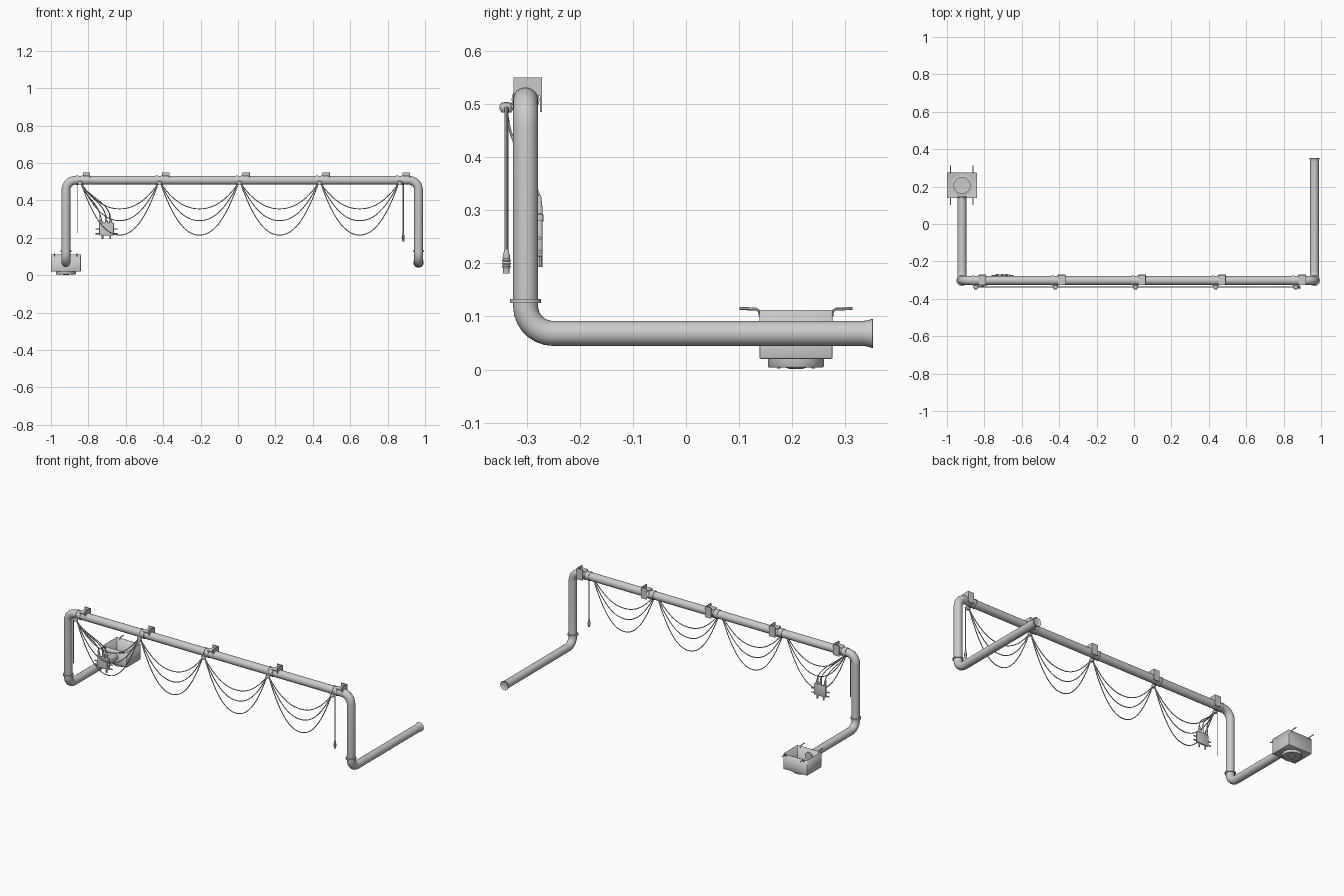
import bpy, bmesh, math
from mathutils import Vector

if "Cube" in bpy.data.objects:
    bpy.data.objects.remove(bpy.data.objects["Cube"])

XL, XR, YF, ZT, ZB, R = -0.92, 0.965, -0.302, 0.508, 0.068, 0.0235
CY = -0.338  # plane of the hanging cables


def finish(name, bm, smooth=True):
    me = bpy.data.meshes.new(name)
    bmesh.ops.recalc_face_normals(bm, faces=bm.faces)
    bm.to_mesh(me)
    bm.free()
    ob = bpy.data.objects.new(name, me)
    bpy.context.collection.objects.link(ob)
    if smooth:
        bpy.context.view_layer.objects.active = ob
        ob.select_set(True)
        bpy.ops.object.shade_smooth_by_angle(angle=math.radians(40))
        ob.select_set(False)
    return ob


def box(name, lo, hi, bevel=0):
    bm = bmesh.new()
    bmesh.ops.create_cube(bm, size=1)
    for v in bm.verts:
        v.co = [(a + b) / 2 + c * (b - a) for a, b, c in zip(lo, hi, v.co)]
    if bevel:
        bmesh.ops.bevel(bm, geom=bm.edges[:], offset=bevel, segments=2, affect='EDGES', profile=0.5)
    return finish(name, bm, bool(bevel))


def lathe(name, profile, at, axis=(0, 0, 1), n=24):
    """Spin (radius, height) pairs around an axis."""
    bm = bmesh.new()
    vs = [bm.verts.new((r, 0, h)) for r, h in profile]
    es = [bm.edges.new(p) for p in zip(vs, vs[1:])]
    bmesh.ops.spin(bm, geom=vs + es, axis=(0, 0, 1), cent=(0, 0, 0), angle=math.tau, steps=n)
    bmesh.ops.remove_doubles(bm, verts=bm.verts, dist=1e-5)
    q = Vector((0, 0, 1)).rotation_difference(Vector(axis))
    for v in bm.verts:
        v.co = q @ v.co + Vector(at)
    return finish(name, bm)


def tube(name, pts, r, sides=8, caps=True):
    """Sweep a round section along a list of points."""
    pts = [Vector(p) for p in pts]
    bm = bmesh.new()
    tans = [(pts[min(i + 1, len(pts) - 1)] - pts[max(i - 1, 0)]).normalized() for i in range(len(pts))]
    u = tans[0].orthogonal().normalized()
    rings = []
    for i, (p, t) in enumerate(zip(pts, tans)):
        if i:
            u = tans[i - 1].rotation_difference(t) @ u
        w = t.cross(u)
        rings.append([bm.verts.new(p + r * (u * math.cos(a) + w * math.sin(a)))
                      for a in (math.tau * k / sides for k in range(sides))])
    for a, b in zip(rings, rings[1:]):
        for k in range(sides):
            j = (k + 1) % sides
            bm.faces.new((a[k], a[j], b[j], b[k]))
    if caps:
        bm.faces.new(rings[0])
        bm.faces.new(rings[-1])
    return finish(name, bm)


def fillet(pts, rad, steps):
    """Round the right-angle corners of a path."""
    pts = [Vector(p) for p in pts]
    out = [pts[0]]
    for a, b, c in zip(pts, pts[1:], pts[2:]):
        d, e = (a - b).normalized(), (c - b).normalized()
        for k in range(steps + 1):
            t = math.pi / 2 * k / steps
            out.append(b + d * rad * (1 - math.sin(t)) + e * rad * (1 - math.cos(t)))
    return out + [pts[-1]]


# main drain pipe
tube("main_pipe", fillet([(XL, 0.15, ZB), (XL, YF, ZB), (XL, YF, ZT), (XR, YF, ZT),
                          (XR, YF, ZB), (XR, 0.345, ZB)], 0.052, 7), R, 24)
lathe("pipe_end_flare", [(R, -0.012), (0.0245, -0.004), (0.0275, 0.006), (0.0265, 0.007),
                         (0.02, 0.001), (0, -0.002)], (XR, 0.345, ZB), (0, 1, 0))
for x in (XL, XR):
    lathe("pipe_collar", [(0.022, -0.004), (0.0295, -0.004), (0.0295, 0.004), (0.022, 0.004)],
          (x, YF, 0.129))

# open collection box with bottom outlet
x0, x1, y0, y1 = -1.0, -0.84, 0.138, 0.276
bm = bmesh.new()
bmesh.ops.create_cube(bm, size=1)
for v in bm.verts:
    v.co = ((x0 + x1) / 2 + v.co.x * (x1 - x0), (y0 + y1) / 2 + v.co.y * (y1 - y0), 0.066 + v.co.z * 0.092)
bmesh.ops.delete(bm, geom=[f for f in bm.faces if f.calc_center_median().z > 0.1], context='FACES')
bmesh.ops.bevel(bm, geom=[e for e in bm.edges if not e.is_boundary], offset=0.004, segments=2,
                affect='EDGES', profile=0.5)
tray = finish("collection_box", bm)
sol = tray.modifiers.new("wall", 'SOLIDIFY')
sol.thickness = 0.003
OC = (XL, 0.207, 0)
lathe("outlet_ring", [(0.04, 0.022), (0.04, 0.005), (0.051, 0.004), (0.053, 0.007), (0.053, 0.022)], OC, n=32)
lathe("outlet_plate", [(0, 0.008), (0.041, 0.008)], OC, n=32)
lathe("outlet_hub", [(0, 0.001), (0.012, 0.001), (0.02, 0.004), (0.022, 0.009)], OC)
lathe("inner_ring", [(0.043, 0.022), (0.043, 0.032), (0.057, 0.030), (0.057, 0.022)], OC, n=32)
for a in range(4):
    t = math.pi / 4 + a * math.pi / 2
    lathe("outlet_screw", [(0, 0.002), (0.003, 0.002), (0.004, 0.006)],
          (XL + 0.046 * math.cos(t), 0.207 + 0.046 * math.sin(t), 0), n=8)
for x in (-0.98, -0.86):
    for s in (-1, 1):
        tube("box_lug", [(x, 0.207 + s * d, z) for d, z in
                         ((0.067, 0.100), (0.069, 0.110), (0.075, 0.114), (0.106, 0.115))], 0.003, 6)

# brackets and cable clamps along the top run
hooks = [-0.845, -0.42, 0.008, 0.436, 0.865]
for x in hooks:
    b = x + 0.035
    box("bracket_back", (b - 0.02, -0.275, 0.485), (b + 0.02, -0.271, 0.55))
    box("bracket_side", (b + 0.016, -0.325, 0.515), (b + 0.02, -0.272, 0.55))
    box("bracket_saddle", (b - 0.02, -0.325, 0.53), (b + 0.02, -0.272, 0.534))
    for d in (-0.014, 0.014):
        lathe("clamp_band", [(0.023, -0.006), (0.0262, -0.006), (0.0262, 0.006), (0.023, 0.006)],
              (x + d, YF, ZT), (1, 0, 0))
    box("clamp_arm", (x - 0.008, -0.338, 0.492), (x + 0.008, -0.318, 0.500), 0.001)
    lathe("hook_cap", [(0, 0.504), (0.010, 0.502), (0.013, 0.496), (0.013, 0.490), (0.009, 0.484), (0, 0.484)],
          (x, CY, 0), n=12)

# festoon cables, three per span
for a, b in zip(hooks, hooks[1:]):
    a, b = a + 0.006, b - 0.006
    for low in (0.355, 0.292, 0.215):
        tube("festoon_cable", [(a + (b - a) * t, CY, low + (0.492 - low) * abs(2 * t - 1) ** 2.15)
                               for t in (k / 24 for k in range(25))], 0.0026, 6)

# hanging lead with ribbed plug, plain drop cord at the other end
tube("pendant_cord", [(0.883, CY, 0.493), (0.883, CY, 0.222)], 0.0035)
tube("pendant_cord_arm", [(0.865, CY, 0.493), (0.883, CY, 0.493)], 0.0035)
lathe("pendant_plug", [(0, 0.226), (0.004, 0.226), (0.007, 0.212)]
      + [(0.0085 if k % 2 else 0.0065, 0.209 - 0.003 * k) for k in range(7)]
      + [(0.006, 0.188), (0.006, 0.181), (0, 0.181)], (0.883, CY, 0), n=12)
tube("drop_cord", [(-0.845, CY, 0.493), (-0.86, CY, 0.49), (-0.86, CY, 0.225)], 0.002, 6)

# junction box with glands, lugs and feed cables
box("junction_box", (-0.742, -0.281, 0.213), (-0.664, -0.270, 0.281), 0.002)
box("junction_cover", (-0.732, -0.2825, 0.223), (-0.674, -0.280, 0.271))
for i, x in enumerate((-0.732, -0.703, -0.680)):
    lathe("cable_gland", [(0.008, 0), (0.008, 0.012), (0.006, 0.014), (0.006, 0.024), (0.003, 0.048), (0, 0.048)],
          (x, -0.2755, 0.279), (-0.12, 0, 1), 10)
    p = [Vector(c) for c in ((-0.84, CY, 0.49), (-0.815 + 0.01 * i, -0.332, 0.42),
                             (x - 0.022, -0.30, 0.39), (x - 0.006, -0.2755, 0.325))]
    tube("feed_cable", [p[0] * (1 - t) ** 3 + p[1] * 3 * t * (1 - t) ** 2 + p[2] * 3 * t * t * (1 - t) + p[3] * t ** 3
                        for t in (k / 14 for k in range(15))], 0.0026, 6)
for z in (0.222, 0.247):
    for x, s in ((-0.742, -1), (-0.664, 1)):
        tube("side_lug", [(x, -0.2755, z), (x + s * 0.02, -0.2755, z)], 0.0035)
for x in (-0.725, -0.683):
    tube("bottom_lug", [(x, -0.2755, 0.215), (x, -0.2755, 0.193)], 0.005)
